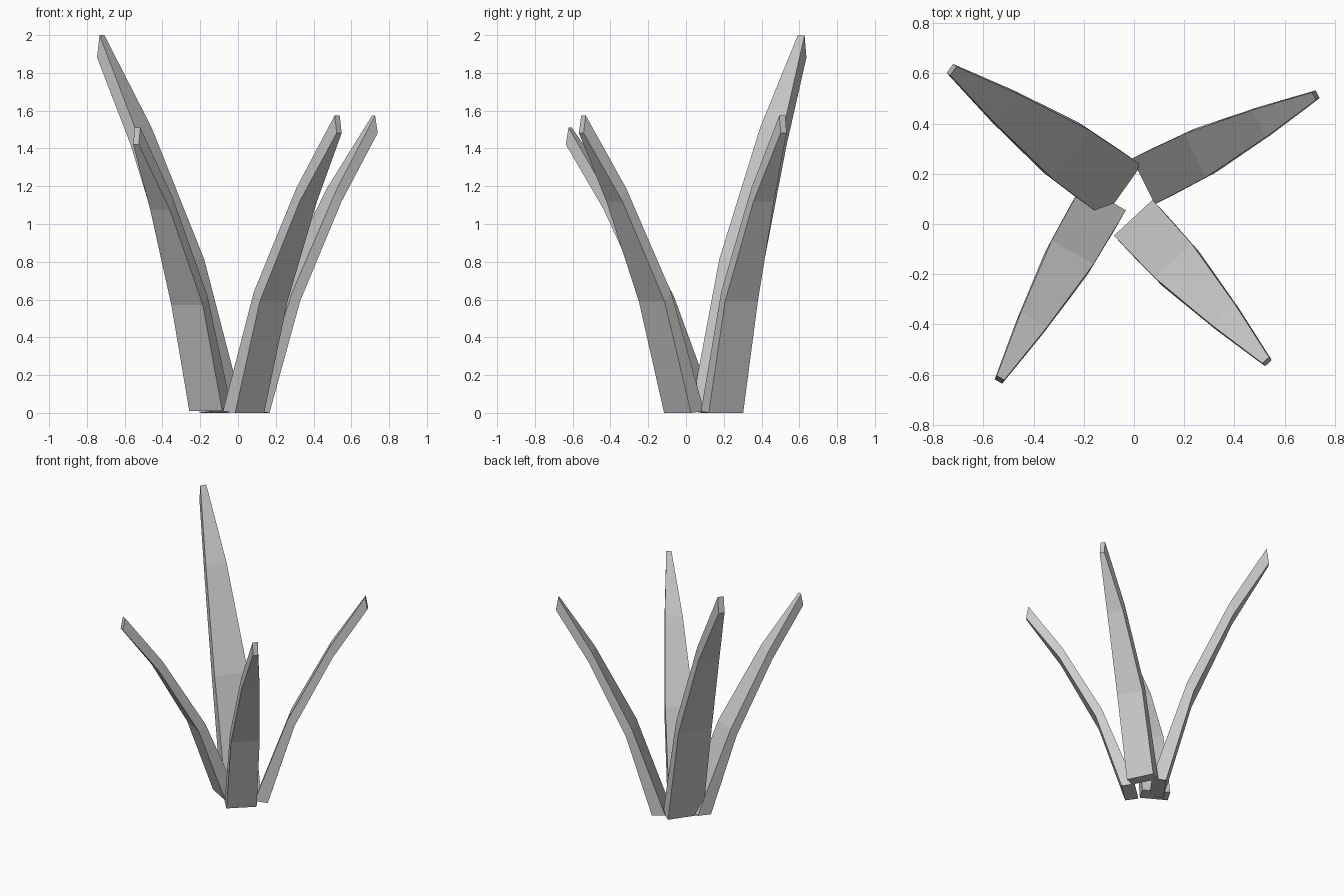
import bpy, bmesh
from mathutils import Vector

if "Cube" in bpy.data.objects:
    bpy.data.objects.remove(bpy.data.objects["Cube"])

# Blade stations: inner (reach, height), outer (reach, height), width
STATIONS = [
    ((0.0, 0.008), (0.095, 0.0), 0.21),
    ((0.235, 0.64), (0.282, 0.59), 0.20),
    ((0.525, 1.19), (0.552, 1.12), 0.125),
    ((0.776, 1.575), (0.792, 1.482), 0.036),
]


def blade(name, base, tip, height, width):
    """Tapered bent blade from the inner base centre to the inner tip centre."""
    base, tip = Vector(base), Vector(tip)
    out = (tip - base).normalized()
    side = Vector((-out.y, out.x))
    reach = (tip - base).length / STATIONS[-1][0][0]
    rise = height / STATIONS[-1][0][1]
    bm = bmesh.new()
    rings = []
    for inner, outer, w in STATIONS:
        ring = []
        for (r, z), s in ((inner, -1), (outer, -1), (outer, 1), (inner, 1)):
            p = base + out * r * reach + side * s * w * width / 2
            ring.append(bm.verts.new((p.x, p.y, z * rise)))
        rings.append(ring)
    for a, b in zip(rings, rings[1:]):
        for i in range(4):
            j = (i + 1) % 4
            bm.faces.new((a[i], a[j], b[j], b[i]))
    # End caps
    bm.faces.new(rings[0][::-1])
    bm.faces.new(rings[-1])
    bmesh.ops.recalc_face_normals(bm, faces=bm.faces)
    mesh = bpy.data.meshes.new(name)
    bm.to_mesh(mesh)
    bm.free()
    obj = bpy.data.objects.new(name, mesh)
    bpy.context.collection.objects.link(obj)
    return obj


# Four blades fanning out from the centre
blade("tall_back_left_blade", (-0.045, 0.13), (-0.72, 0.61), 2.0, 1.22)
blade("back_right_blade", (0.038, 0.17), (0.718, 0.51), 1.575, 0.97)
blade("front_right_blade", (-0.003, 0.025), (0.525, -0.543), 1.575, 1.0)
front_left = blade("front_left_blade", (-0.12, 0.105), (-0.532, -0.613), 1.50, 0.96)
front_left.location.z = 0.01
